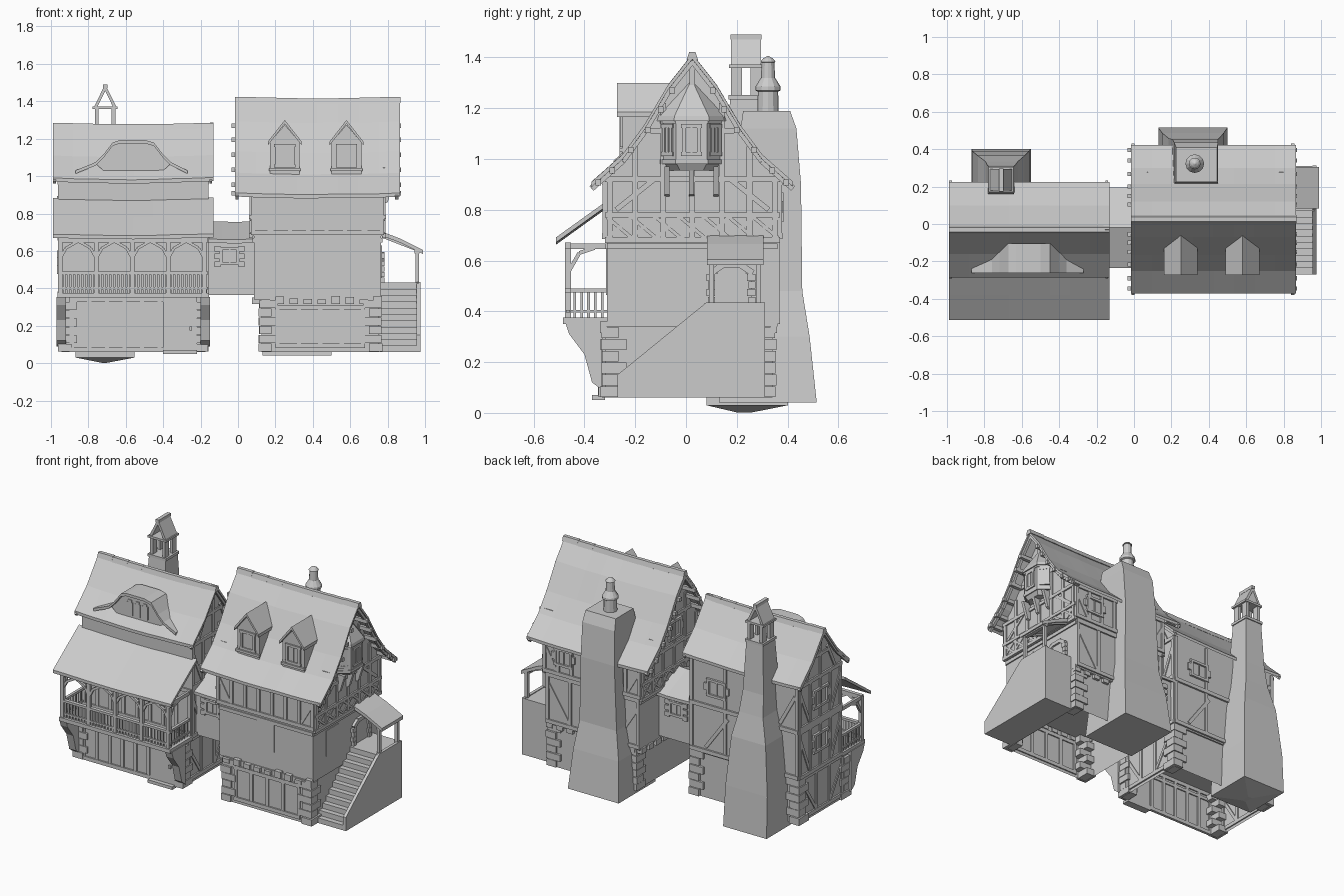
import bpy, bmesh, math, random
from mathutils import Vector
random.seed(4)

class Part:
    """Collects closed solids into one named object."""
    def __init__(s, name): s.name, s.bm = name, bmesh.new()
    def loft(s, rings, bottom=True):
        vs = [[s.bm.verts.new(p) for p in r] for r in rings]
        n = len(vs[0])
        for a, b in zip(vs, vs[1:]):
            for i in range(n):
                s.bm.faces.new((a[i], a[(i+1) % n], b[(i+1) % n], b[i]))
        if bottom: s.bm.faces.new(vs[0])
        s.bm.faces.new(vs[-1])
    def box(s, x0, x1, y0, y1, z0, z1, bottom=True):
        s.loft([[(x0, y0, z), (x1, y0, z), (x1, y1, z), (x0, y1, z)] for z in (z0, z1)], bottom)
    def along_x(s, prof, x0, x1): s.loft([[(x, y, z) for y, z in prof] for x in (x0, x1)])
    def along_y(s, prof, y0, y1): s.loft([[(x, y, z) for x, z in prof] for y in (y0, y1)])
    def beam(s, f, a, b, w=.022, d=.008, back=.008):
        a, b = Vector(a), Vector(b)
        t = (b-a).normalized()*w/2
        n = Vector((-t.y, t.x))
        s.loft([[f(*p, k) for p in (a-n, b-n, b+n, a+n)] for k in (-back, d)])
    def panel(s, f, u0, u1, z0, z1, d=.008, back=.008):
        s.beam(f, (u0, (z0+z1)/2), (u1, (z0+z1)/2), z1-z0, d, back)
    def done(s):
        bmesh.ops.recalc_face_normals(s.bm, faces=s.bm.faces)
        me = bpy.data.meshes.new(s.name); s.bm.to_mesh(me); s.bm.free()
        bpy.context.collection.objects.link(bpy.data.objects.new(s.name, me))

# wall mappings: (along, height, outward) -> 3D
front = lambda y: lambda u, z, d: (u, y-d, z)
back = lambda y: lambda u, z, d: (u, y+d, z)
right = lambda x: lambda u, z, d: (x+d, u, z)
left = lambda x: lambda u, z, d: (x-d, u, z)

def roof(name, prof, x0, x1, t=.02, sag=.01, n=8):
    """Slab following prof, sagging slightly along its length."""
    p, rings = Part(name), []
    ring = prof + [(y, z-t) for y, z in reversed(prof)]
    for i in range(n+1):
        k = i/n
        o = sag*((2*k-1)**2-1) + random.uniform(-.002, .002)
        rings.append([(x0+(x1-x0)*k, y, z+o) for y, z in ring])
    p.loft(rings); p.done()

def window(p, f, u, z, w, h, d=.012):
    for s in (-1, 1):
        p.panel(f, u+s*w/2-.008, u+s*w/2+.008, z-h/2, z+h/2, d)
        p.panel(f, u-w/2-.012, u+w/2+.012, z+s*h/2-.008, z+s*h/2+.008, d)
    p.panel(f, u-.004, u+.004, z-h/2, z+h/2, d*.6)
    p.panel(f, u-w/2, u+w/2, z-h/2, z+h/2, .002)

def timbers(p, f, u0, u1, z0, z1, n, brace=True):
    """Sill, head, posts, and end braces of a timber framed wall."""
    p.panel(f, u0, u1, z0, z0+.024, .01); p.panel(f, u0, u1, z1-.024, z1, .01)
    for i in range(n+1):
        u = u0+.011+(u1-u0-.022)*i/n
        p.panel(f, u-.011, u+.011, z0, z1)
    if brace:
        s = (u1-u0)/n
        p.beam(f, (u0+.01, z1-.06), (u0+s, z0+.02), .02, .006)
        p.beam(f, (u1-.01, z1-.06), (u1-s, z0+.02), .02, .006)

def quoins(p, x, y, z0, z1, sx, sy, n=6):
    h = (z1-z0)/n
    for i in range(n):
        a, b = (.085, .055) if i % 2 else (.055, .085)
        e = random.uniform(.01, .018)
        xs, ys = sorted((x+sx*e, x-sx*a)), sorted((y+sy*e, y-sy*b))
        p.box(*xs, *ys, z0+i*h+.002, z0+(i+1)*h-.002)

# ---------- left house ----------
AX0, AX1, AF, AB = -.955, -.165, -.25, .19
profA = [(-.285, .992), (-.16, 1.112), (-.03, 1.285), (.10, 1.112), (.225, .992)]
w = Part("left_house_walls")
w.box(-.945, -.175, -.33, .18, .06, .36, False)
w.along_x([(AF, .35), (AF, 1.002), (-.16, 1.09), (-.03, 1.265), (.10, 1.09), (AB, 1.002), (AB, .35)], AX0, AX1)
w.done()
roof("left_house_roof", profA, -.99, -.13)
roof("gallery_roof", [(-.512, .69), (-.38, .785), (-.24, .885)], -.99, -.13, sag=.006)
r = Part("ridge_caps")
for x0, x1, y, z in ((-.99, -.13, -.03, 1.28), (-.015, .87, .025, 1.418)):
    for i in range(8):
        a, b = x0+(x1-x0)*i/8, x0+(x1-x0)*(i+1)/8
        o = .008*((2*(i+.5)/8-1)**2-1)
        r.along_x([(y-.022, z-.025+o), (y-.012, z+.006+o), (y+.012, z+.006+o), (y+.022, z-.025+o)], a, b)
r.done()

t = Part("left_house_timbers")
timbers(t, front(-.33), -.9, -.22, .06, .35, 7, False)
t.panel(front(-.33), -.9, -.42, .29, .31)
for f in (left(AX0), right(AX1)):
    timbers(t, f, AF, AB, .36, .68, 4); timbers(t, f, AF, AB, .68, .98, 4)
    t.beam(f, (-.03, .98), (-.03, 1.25)); t.beam(f, (-.18, .98), (-.1, 1.14), .02); t.beam(f, (.12, .98), (.04, 1.14), .02)
    t.panel(f, -.12, .06, 1.1, 1.12)
for f in (left(-.945), right(-.175)): timbers(t, f, -.28, .14, .08, .36, 3)
t.panel(front(AF), AX0, AX1, .955, .975); timbers(t, front(AF), AX0, AX1, .37, .68, 8, False)
t.panel(back(AB), AX0, AX1, .66, .685, .012); t.panel(back(AB), AX0, AX1, .36, .385, .012)
for x in (AX0+.011, -.42, AX1-.011): t.panel(back(AB), x-.011, x+.011, .36, .98)
t.beam(back(AB), (-.93, .9), (-.82, .7)); t.beam(back(AB), (-.44, .62), (-.28, .4))
for x in (-.985, -.15):     # barge boards
    for (y0, z0), (y1, z1) in zip(profA, profA[1:]):
        t.beam(right(x), (y0, z0-.025), (y1, z1-.025), .02, .012, .003)
t.done()

q = Part("corner_stones")
for x, sx in ((-.945, -1), (-.175, 1)):
    quoins(q, x, -.33, .06, .33, sx, -1); quoins(q, x, .18, .06, .36, sx, 1)
for x, sx in ((.125, -1), (.755, 1)):
    quoins(q, x, -.32, .06, .34, sx, -1); quoins(q, x, .34, .06, .34, sx, 1)
for i in range(9):          # uneven course under the right house
    u = .15+i*.075
    for f in (front(-.32), back(.34)): q.panel(f, u-.025, u+.02, .315, .35+random.uniform(-.01, .01), .018)
    q.panel(left(.125), u-.45, u-.4, .315, .35, .05)
q.done()

# gallery: deck, posts, arches, balusters, supports
g = Part("gallery")
g.box(-.965, -.155, -.485, AF, .35, .375)
f = front(-.465)
g.panel(f, -.96, -.16, .645, .672, .012, .012); g.panel(f, -.96, -.16, .475, .49, .012, .012)
g.panel(f, -.96, -.16, .395, .406, .008, .008)
px = [-.95+i*.1925 for i in range(5)]
for i, x in enumerate(px):
    g.panel(f, x-.012, x+.012, .375, .665, .012, .012)
    if i < 4:
        for s, u in ((1, x), (-1, px[i+1])):
            for a, b in (((0, .56), (.03, .615)), ((.03, .615), (.092, .65))):
                g.beam(f, (u+s*a[0], a[1]), (u+s*b[0], b[1]), .015, .008, .008)
        for k in range(1, 9):
            u = x+.1925*k/9
            g.panel(f, u-.006, u+.006, .375, .48, .004, .004)
for x in (-.95, -.18):
    e = right(x)
    g.panel(e, -.465, AF, .475, .49, .01); g.panel(e, -.465, AF, .395, .406, .006, .006); g.panel(e, -.465, AF, .645, .668)
    g.beam(e, (-.46, .56), (-.42, .63), .015, .008); g.beam(e, (-.42, .63), (-.36, .65), .015, .008)
    for k in range(1, 8): g.panel(e, -.465+k*.027-.005, -.465+k*.027+.005, .375, .48, .004, .004)
for x in (-.945, -.175):
    g.along_x([(-.475, .355), (-.46, .31), (-.40, .23), (-.37, .12), (-.33, .09), (-.33, .355)], x-.025, x+.025)
g.done()

# eyebrow dormer
eb = [(-.87, 1.03), (-.76, 1.075), (-.72, 1.115), (-.67, 1.18), (-.63, 1.193), (-.5, 1.193), (-.45, 1.18), (-.4, 1.115), (-.36, 1.075), (-.27, 1.03)]
e = Part("eyebrow_dormer")
e.along_y(eb+[(x, z-.018) for x, z in reversed(eb)], -.262, -.105)
e.along_y([(x, z-.01) for x, z in eb[1:-1]]+[(-.4, 1.03), (-.72, 1.03)], -.235, -.11)
for u in (-.62, -.565, -.51):
    e.beam(front(-.235), (u, 1.045), (u, 1.13), .042, .006)
    e.beam(front(-.235), (u, 1.13), (u, 1.145), .025, .006)
e.done()

# ---------- bridge between the houses ----------
b = Part("bridge_room")
b.along_x([(-.2, .365), (.16, .365), (.16, .67), (-.02, .735), (-.2, .67)], -.19, .1)
for f in (front(-.2), back(.16)):
    window(b, f, -.045, .572, .09, .08)
    for s in (-1, 1):
        for z in (.53, .572, .612): b.panel(f, -.045+s*.065-.016, -.045+s*.065+.016, z-.016, z+.014, .012)
b.done()
roof("bridge_roof", [(-.235, .665), (-.02, .76), (.195, .665)], -.175, .1, .02, .006, 3)

# ---------- right house ----------
profB = [(-.372, .912), (-.25, 1.02), (-.165, 1.135), (-.07, 1.295), (.025, 1.415), (.12, 1.295), (.215, 1.135), (.3, 1.02), (.422, .912)]
w = Part("right_house_walls")
w.box(.125, .755, -.32, .34, .06, .345, False)
w.box(.085, .765, -.312, .36, .34, .69)
w.along_x([(-.32, .68), (-.32, .935)]+[(y, z-.018) for y, z in profB[1:-1]]+[(.37, .935), (.37, .68)], .07, .78)
w.done()
roof("right_house_roof", profB, -.015, .865)
t = Part("right_house_timbers")
for f in (front(-.32), back(.37)): timbers(t, f, .07, .78, .685, .922, 7)
for f in (right(.78), left(.07)):
    t.panel(f, -.32, .37, .67, .692, .01); t.panel(f, -.32, .37, .77, .79, .01)
    for i in range(7):
        u, s = -.31+i*.096, .096
        t.beam(f, (u, .69), (u+s, .77), .014, .005); t.beam(f, (u, .77), (u+s, .69), .014, .006)
    t.panel(f, -.32, .37, .91, .932, .01); t.panel(f, -.14, .19, 1.1, 1.122, .01)
    for u, z in ((-.3, .93), (-.2, 1.05), (-.09, 1.22), (.025, 1.38), (.14, 1.22), (.25, 1.05), (.35, .93)): t.panel(f, u-.011, u+.011, .69, z)
    for s in (-1, 1): t.beam(f, (.025+s*.3, .8), (.025+s*.15, .92), .02, .006)
timbers(t, back(.36), .085, .765, .35, .68, 4)
for f in (front(-.312), left(.085), right(.765)): t.panel(f, *((.085, .765) if f(0, 0, 0)[0] == 0 else (-.312, .36)), .645, .668)
timbers(t, front(-.32), .2, .68, .08, .31, 4, False)
for x in (-.008, .845):     # barge boards
    for (y0, z0), (y1, z1) in zip(profB, profB[1:]):
        t.beam(right(x), (y0, z0-.028), (y1, z1-.028), .024, .012, .006)
    for y, z in ((-.055, 1.28), (-.1, 1.205), (-.15, 1.125), (-.217, 1.045), (-.29, .965), (-.345, .918)):
        for yy in (y, .05-y):   # purlin ends running back to the gable
            xs = (-.035, .075) if x < 0 else (.775, .872)
            t.box(*xs, yy-.011, yy+.011, z-.022, z+.002)
t.done()

d = Part("gable_dormers")
for x in (.25, .58):
    d.along_y([(x-.08, 1.0), (x+.08, 1.0), (x+.08, 1.18), (x, 1.275), (x-.08, 1.18)], -.25, -.08)
    d.along_y([(x-.09, 1.185), (x, 1.30), (x+.09, 1.185), (x+.09, 1.165), (x, 1.28), (x-.09, 1.165)], -.272, -.065)
    window(d, front(-.25), x, 1.11, .09, .11, .01)
    d.beam(front(-.25), (x-.085, 1.035), (x+.085, 1.035), .016, .012)
d.done()

# oriel turret on the right gable
o = Part("oriel")
def half_hex(r, z): return [(.775+.085*r*math.sin(a), .022-.122*r*math.cos(a), z) for a in [math.pi*k/3 for k in range(4)]]
o.loft([half_hex(.75, .955), half_hex(1, .985), half_hex(1, 1.155)])
o.loft([half_hex(1.15, 1.15), half_hex(1.1, 1.17), half_hex(.03, 1.31)])
for z in (.98, 1.14): o.loft([half_hex(1.05, z), half_hex(1.05, z+.018)])
window(o, right(.849), .022, 1.075, .06, .11, .008)
for s in (-1, 1):           # angled side lights
    fs = lambda u, z, k, s=s: (.812+u*.72+k*.7, .022+s*(.092-u*.7+k*.72), z)
    window(o, fs, 0, 1.075, .04, .11, .008)
for y in (-.075, .022, .118):
    o.along_y([(.775, .85), (.8, .86), (.835, .97), (.775, .97)], y-.01, y+.01)
o.done()

# ---------- outside stair, landing and porch ----------
s = Part("stair")
n = 11
st = [(.31, .06), (.31, .43)]
for i in reversed(range(n)): st += [(-.27+i*.034, .06+(i+1)*.37/n), (-.27+i*.034, .06+i*.37/n)]
s.along_x(st, .757, .965)
s.along_x([(-.27, .06), (-.27, .15), (.08, .435), (.312, .435), (.312, .06)], .955, .975)
s.done()
p = Part("porch")
pr = [(.765, .705), (.87, .665), (.99, .605)]
p.along_y(pr+[(x, z-.022) for x, z in reversed(pr)], .083, .305)
for y in (.10, .285):
    p.box(.948, .968, y-.01, y+.01, .43, .61)
    p.beam(front(y), (.95, .61), (.77, .68), .018, .008, .008)
p.box(.945, .97, .09, .3, .585, .607)
p.done()

# ---------- doors and windows ----------
d = Part("doors")
def arch(f, u, z0, w, z1):
    d.panel(f, u-w/2, u+w/2, z0, z1-.03, .006); d.panel(f, u-w*.35, u+w*.35, z1-.03, z1, .006)
    for sg in (-1, 1):
        for i in range(4):
            h = (z1-z0-.03)/4
            d.panel(f, u+sg*w/2-.014-.006*(i % 2), u+sg*w/2+.014, z0+i*h, z0+i*h+h-.003, .018)
        d.beam(f, (u+sg*w*.52, z1-.03), (u+sg*w*.25, z1), .025, .018)
    d.panel(f, u-w*.27, u+w*.27, z1-.01, z1+.014, .018)
arch(right(.765), .18, .43, .16, .58)
d.panel(front(-.33), -.4, -.22, .065, .33, .012)
d.panel(front(-.33), -.26, -.245, .175, .195, .025)
d.box(-.4, -.22, -.37, -.32, .05, .07)
d.done()
v = Part("windows")
for f, u, z, ww, h in ((back(.37), .63, .81, .11, .1), (back(AB), -.36, .8, .12, .1),
                       (left(AX0), -.03, .83, .13, .11), (left(AX0), -.03, .54, .13, .11), (left(.07), .022, 1.02, .11, .11)):
    window(v, f, u, z, ww, h, .014)
    for sg in (-1, 1):      # stepped surrounds
        v.panel(f, u+sg*(ww/2+.015)-.015, u+sg*(ww/2+.015)+.015, z-.02, z+.025, .012)
for f, u, z, ww, h in ((front(-.312), .42, .555, .13, .18), (right(.765), -.115, .545, .125, .17)):
    v.panel(f, u-ww/2, u+ww/2, z-h/2, z+h/2, .004)
v.done()

# ---------- chimneys ----------
def stack(name, levels):
    c = Part(name)
    c.loft([[(x0, y0, z), (x1, y0, z), (x1, y1, z), (x0, y1, z)] for x0, x1, y0, y1, z in levels])
    c.done()
stack("left_chimney", [(-.73, -.7, .2, .26, .002), (-.868, -.552, .08, .402, .03), (-.865, -.56, .08, .39, .3), (-.835, -.585, .1, .365, .62),
                       (-.795, -.62, .12, .335, .78), (-.785, -.635, .15, .315, .92), (-.77, -.65, .175, .3, 1.25)])
stack("right_chimney", [(.13, .5, .13, .515, .04), (.15, .48, .15, .487, .3), (.185, .455, .18, .458, .48),
                        (.205, .45, .2, .453, .9), (.215, .45, .215, .435, 1.12), (.225, .445, .225, .41, 1.19)])
c = Part("left_chimney_cap")
c.box(-.777, -.643, .168, .307, 1.235, 1.252)
for x in (-.765, -.675):
    for y in (.178, .255): c.box(x, x+.02, y, y+.042, 1.25, 1.365)
c.box(-.777, -.643, .17, .302, 1.358, 1.372)
c.along_y([(-.77, 1.37), (-.718, 1.475), (-.71, 1.488), (-.702, 1.475), (-.65, 1.37), (-.668, 1.37), (-.71, 1.455), (-.752, 1.37)], .178, .295)
c.along_x([(.175, 1.47), (.298, 1.47), (.298, 1.49), (.175, 1.49)], -.722, -.698)
c.done()
c = Part("chimney_pot")
c.loft([[(.325+q*math.cos(k*math.pi/6), .323+q*math.sin(k*math.pi/6), z) for k in range(12)] for q, z in
        ((.042, 1.18), (.04, 1.265), (.05, 1.27), (.05, 1.285), (.028, 1.32), (.025, 1.38), (.031, 1.382), (.02, 1.395), (.004, 1.405))])
c.done()
